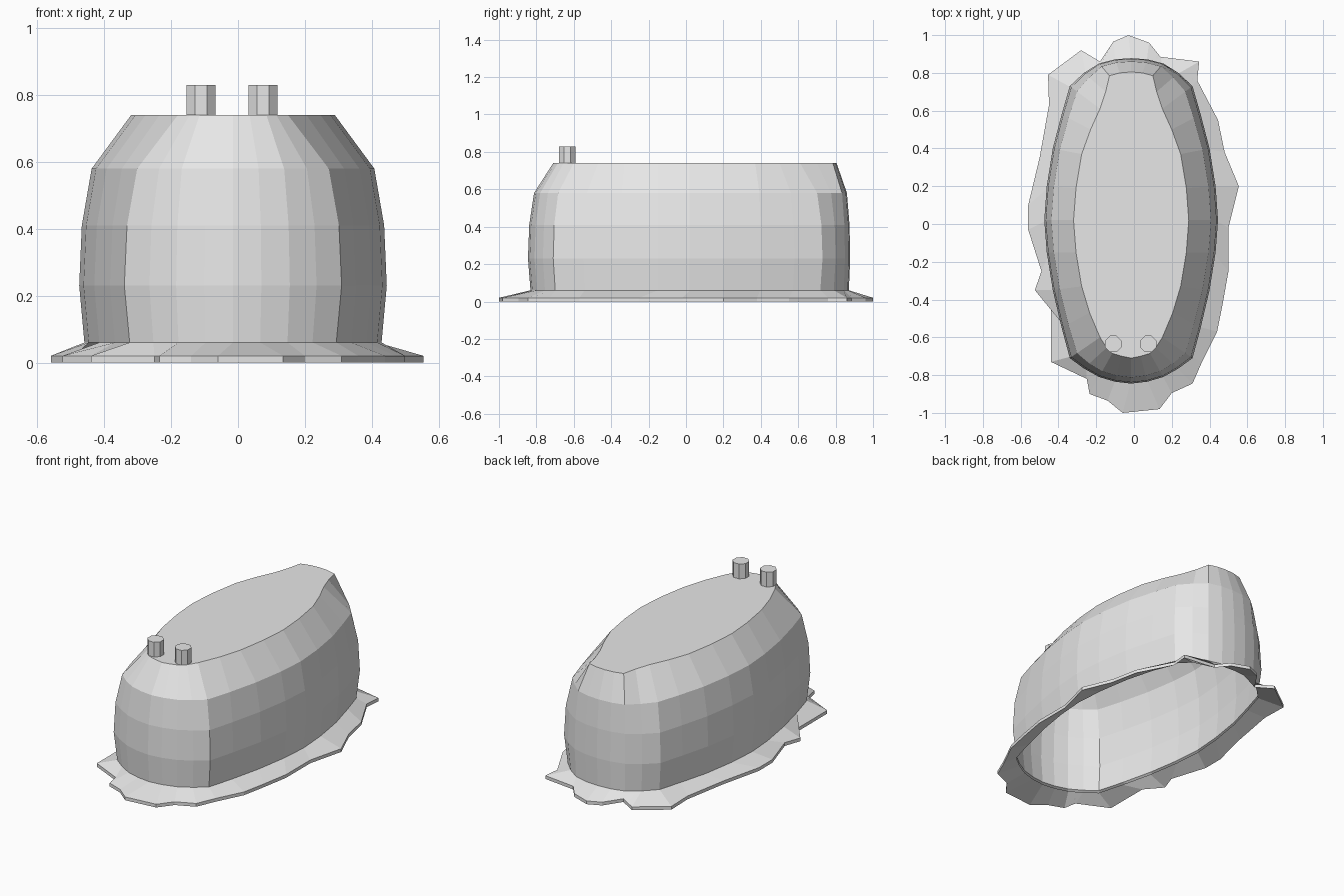
import bpy, bmesh

if "Cube" in bpy.data.objects:
    bpy.data.objects.remove(bpy.data.objects["Cube"])

grey = bpy.data.materials.new("light_grey")
grey.diffuse_color = (0.8, 0.8, 0.8, 1)
grey.use_nodes = True
grey.node_tree.nodes["Principled BSDF"].inputs["Base Color"].default_value = grey.diffuse_color
CX = -0.015  # the body axis sits slightly left of centre


def full_ring(half):
    """Mirror a half outline (front centre to back centre) into a closed ring."""
    return [(CX + x, y) for x, y in half] + [(CX - x, y) for x, y in half[-2:0:-1]]


def loft(name, rings, cap=False):
    bm = bmesh.new()
    rows = [[bm.verts.new(p) for p in ring] for ring in rings]
    n = len(rows[0])
    for a, b in zip(rows, rows[1:]):
        for i in range(n):
            j = (i + 1) % n
            bm.faces.new((a[i], a[j], b[j], b[i]))
    if cap:
        bm.faces.new(rows[-1])
    mesh = bpy.data.meshes.new(name)
    bm.to_mesh(mesh)
    bm.free()
    mesh.materials.append(grey)
    obj = bpy.data.objects.new(name, mesh)
    bpy.context.collection.objects.link(obj)
    return obj


# Widest outline and top outline, right half from front to back
wide = full_ring([(0, -.845), (.085, -.835), (.17, -.81), (.25, -.765), (.325, -.71),
                  (.368, -.55), (.415, -.35), (.447, -.15), (.46, .02), (.447, .2),
                  (.415, .4), (.368, .58), (.325, .73), (.25, .80), (.17, .85),
                  (.085, .872), (0, .878)])
top = full_ring([(0, -.71), (.05, -.70), (.1, -.685), (.13, -.655), (.165, -.60),
                 (.22, -.47), (.262, -.33), (.292, -.15), (.305, .02), (.292, .19),
                 (.262, .37), (.215, .5), (.165, .61), (.135, .70), (.115, .785),
                 (.06, .80), (0, .805)])


def body_ring(z, t):
    return [(a[0] + (b[0] - a[0]) * t, a[1] + (b[1] - a[1]) * t, z)
            for a, b in zip(wide, top)]


# Hollow body, open underneath, with a flat top
levels = [(.06, .1), (.23, 0), (.41, .05), (.58, .24), (.74, 1)]
loft("body_shell", [body_ring(z, t) for z, t in levels], cap=True)

# Ragged skirt spreading over the ground
edge = [(-.06, -1), (.135, -.98), (.2, -.895), (.31, -.845), (.36, -.73), (.44, -.57),
        (.47, -.42), (.5, -.25), (.5, -.02), (.555, .2), (.48, .38), (.445, .55),
        (.335, .76), (.345, .86), (.14, .885), (.08, .96), (-.03, 1), (-.11, .965),
        (-.18, .86), (-.28, .92), (-.455, .79), (-.45, .63), (-.5, .35), (-.56, .1),
        (-.56, -.03), (-.49, -.25), (-.525, -.35), (-.44, -.45), (-.44, -.73),
        (-.25, -.82), (-.235, -.9), (-.14, -.935)]
loft("ragged_skirt", [body_ring(.045, .1),
                      [(x, y, 0) for x, y in edge],
                      [(x, y, .02) for x, y in edge],
                      body_ring(.06, .1)])

# Two octagonal pegs on the front of the top
for side, x in (("left", -.11), ("right", .075)):
    bpy.ops.mesh.primitive_cylinder_add(vertices=8, radius=.047, depth=.09,
                                        location=(x, -.635, .785),
                                        rotation=(0, 0, .3927))
    peg = bpy.context.object
    peg.name = side + "_peg"
    peg.data.materials.append(grey)
